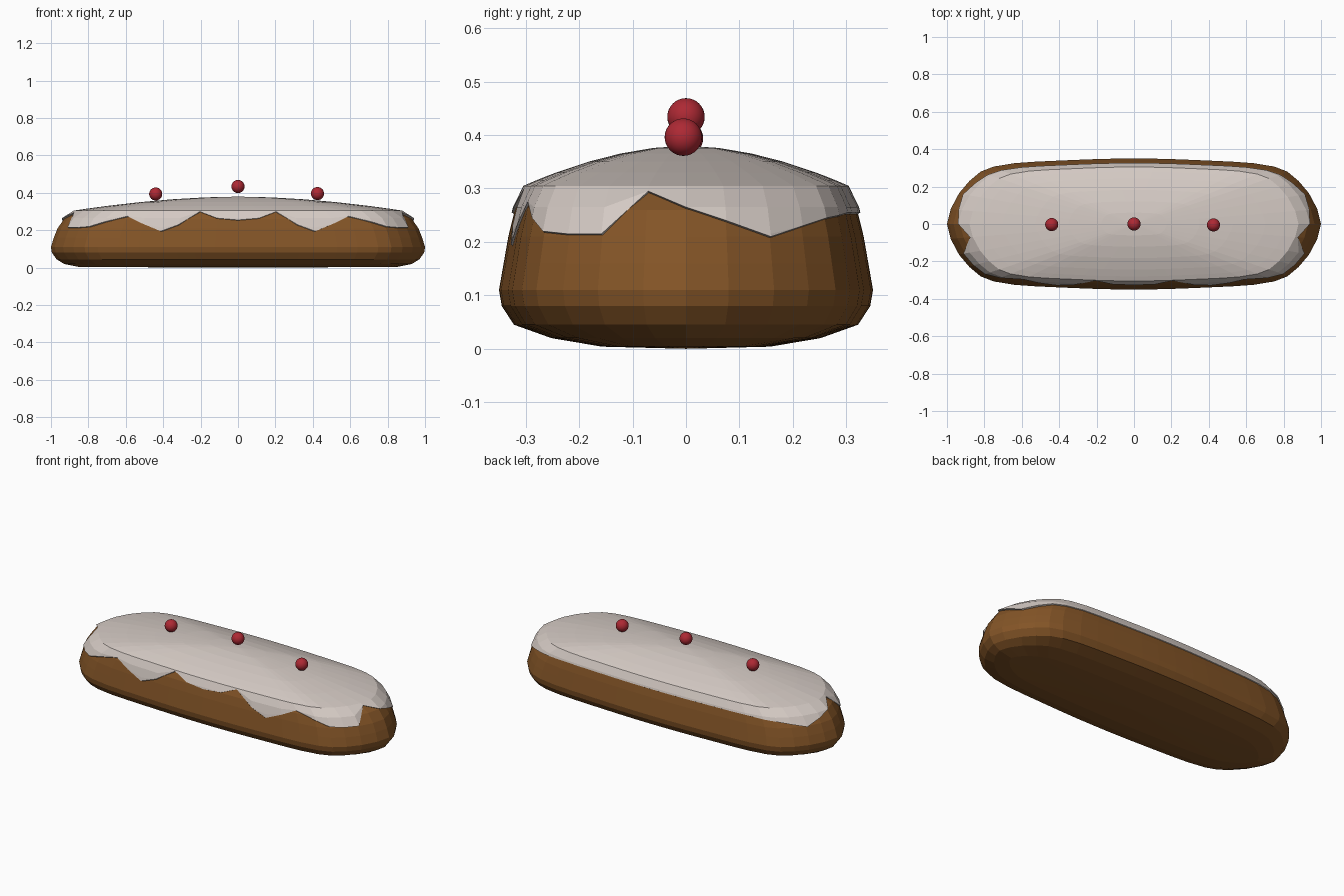
import bpy, bmesh
from mathutils import Vector

cube = bpy.data.objects.get("Cube")
if cube:
    bpy.data.objects.remove(cube, do_unlink=True)


def make_material(name, rgb):
    mat = bpy.data.materials.new(name)
    mat.use_nodes = True
    mat.diffuse_color = (*rgb, 1)
    mat.node_tree.nodes["Principled BSDF"].inputs["Base Color"].default_value = (*rgb, 1)
    return mat


pastry = make_material("baked pastry brown", (0.23, 0.09, 0.02))
icing_white = make_material("icing off white", (0.66, 0.59, 0.55))
cherry_red = make_material("cherry red", (0.42, 0.022, 0.034))

# Quarter of the plan outline, from the middle of the side to the tip
outline = [(0, .35), (.12, .349), (.23, .346), (.33, .342), (.42, .338), (.53, .333),
           (.64, .325), (.75, .307), (.82, .28), (.88, .23), (.935, .165), (.98, .08), (1, 0)]
# Height of the icing edge at those stations, dripping in front, smoother behind
front_edge = [.25, .26, .295, .225, .19, .23, .27, .24, .215, .21, .21, .29, .26]
back_edge = [.25, .25, .25, .25, .25, .25, .25, .245, .24, .225, .205, .235]

right = [(x, -y, e) for (x, y), e in zip(outline, front_edge)]
right += [(x, y, e) for (x, y), e in reversed(list(zip(outline, back_edge)))]
stations = right + [(-x, y, e) for x, y, e in reversed(right[1:-1])]

# Vertical profile: scale along x, scale along y, height
RIM = (.87, .86, .30)
levels = [(.85, .45, .004), (.93, .72, .02), (.97, .92, .045), (.995, .985, .08), (1, 1, .11),
          (.985, .975, .16), (.965, .95, .21), (.93, .915, .26), RIM]
levels += [(RIM[0] * r, RIM[1] * r, RIM[2] + .075 * (1 - r ** 1.8)) for r in (.92, .8, .6, .4, .2)]
TOP = .375


def level_at(z):
    """Profile scale at any height, so the icing hugs the loaf."""
    for a, b in zip(levels, levels[1:]):
        if a[2] <= z <= b[2]:
            return Vector(a).lerp(Vector(b), (z - a[2]) / (b[2] - a[2]))
    return Vector(levels[-1])


def loft(name, rings, bottom, top, mat):
    """Skin a stack of equal rings; bottom and top are optional end points."""
    bm = bmesh.new()
    rows = [[bm.verts.new(p) for p in ring] for ring in rings]
    n = len(stations)
    for lo, hi in zip(rows, rows[1:]):
        for i in range(n):
            j = (i + 1) % n
            bm.faces.new((lo[i], lo[j], hi[j], hi[i]))
    for point, row, flip in ((bottom, rows[0], True), (top, rows[-1], False)):
        if point is not None:
            tip = bm.verts.new(point)
            for i in range(n):
                a, b = row[i], row[(i + 1) % n]
                bm.faces.new((b, a, tip) if flip else (a, b, tip))
    bmesh.ops.remove_doubles(bm, verts=bm.verts, dist=0.0002)
    mesh = bpy.data.meshes.new(name)
    bm.to_mesh(mesh)
    bm.free()
    mesh.materials.append(mat)
    obj = bpy.data.objects.new(name, mesh)
    bpy.context.collection.objects.link(obj)
    return obj


# Loaf
loaf_rings = [[(x * sx, y * sy, z) for x, y, e in stations] for sx, sy, z in levels]
loft("pastry_loaf", loaf_rings, (0, 0, 0), (0, 0, TOP), pastry)

# Icing: the upper loaf surface pushed out, clipped to the dripping edge
GROW, LIFT = 1.011, .005


def icing_ring(height, grow, lift):
    ring = []
    for x, y, edge in stations:
        sx, sy, z = level_at(max(height, edge))
        ring.append((x * sx * grow, y * sy * grow, z + lift))
    return ring


icing_rings = [icing_ring(0, .985, 0)]
icing_rings += [icing_ring(h, GROW, LIFT) for h in [0] + [lv[2] for lv in levels if lv[2] > .2]]
loft("icing", icing_rings, None, (0, 0, TOP + LIFT), icing_white)

# Cherries along the top
for name, place in (("cherry_right", (-.44, -.003, .394)),
                    ("cherry_middle", (0, 0, .434)),
                    ("cherry_left", (.425, -.005, .396))):
    bpy.ops.mesh.primitive_uv_sphere_add(segments=32, ring_count=16, radius=.035, location=place)
    cherry = bpy.context.object
    cherry.name = name
    cherry.data.materials.append(cherry_red)
    bpy.ops.object.shade_smooth()
